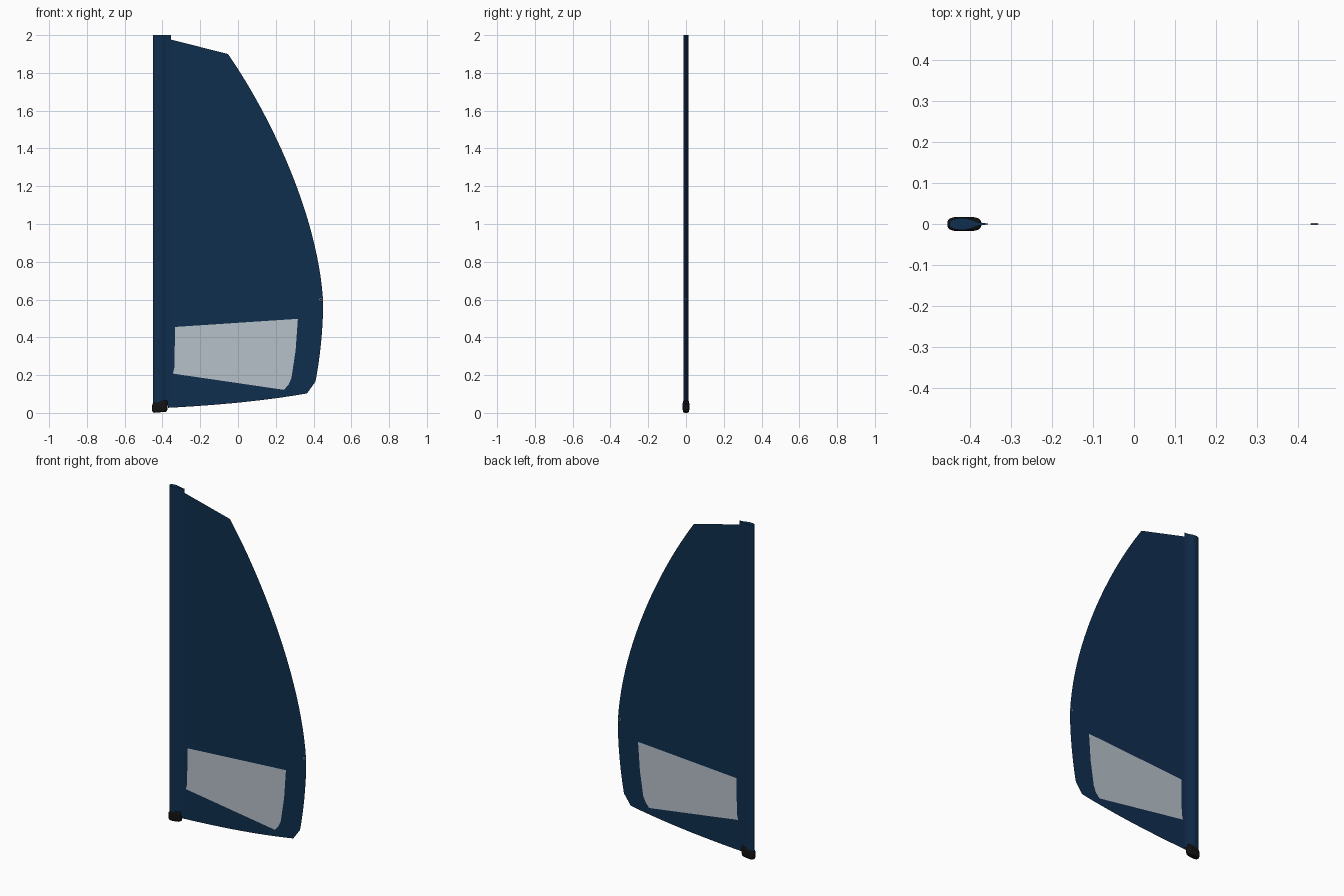
import bpy, bmesh, math
from mathutils import Vector
from mathutils.geometry import interpolate_bezier

if "Cube" in bpy.data.objects:
    bpy.data.objects.remove(bpy.data.objects["Cube"])


def material(name, rgb, alpha=1.0):
    m = bpy.data.materials.new(name)
    m.diffuse_color = (*rgb, alpha)
    m.use_nodes = True
    m.node_tree.nodes["Principled BSDF"].inputs["Base Color"].default_value = m.diffuse_color
    return m


NAVY = material("navy cloth", (0.0052, 0.028, 0.078))
CLEAR = material("clear window", (0.47, 0.53, 0.59), 0.9)
BLACK = material("black rubber", (0.006, 0.006, 0.006))
SILVER = material("pale metal", (0.55, 0.57, 0.6))


def finish(bm, name, mat, smooth=False):
    me = bpy.data.meshes.new(name)
    bm.to_mesh(me)
    bm.free()
    me.materials.append(mat)
    ob = bpy.data.objects.new(name, me)
    bpy.context.collection.objects.link(ob)
    if smooth:
        bpy.ops.object.select_all(action='DESELECT')
        ob.select_set(True)
        bpy.context.view_layer.objects.active = ob
        bpy.ops.object.shade_smooth_by_angle(angle=math.radians(50))
    return ob


def bezier(a, b, c, d, n):
    pts = interpolate_bezier(*[Vector((x, 0, z)) for x, z in (a, b, c, d)], n)
    return [(p.x, p.z) for p in pts]


def flat_sheet(name, loops, mat):
    """Fill closed x-z outlines (inner ones become holes) facing -y."""
    bm = bmesh.new()
    edges = []
    for loop in loops:
        vs = [bm.verts.new((x, 0, z)) for x, z in loop]
        edges += [bm.edges.new((v, vs[i - 1])) for i, v in enumerate(vs)]
    bmesh.ops.triangle_fill(bm, edges=edges, use_beauty=True, use_dissolve=False,
                            normal=(0, -1, 0))
    bm.normal_update()
    for f in bm.faces:
        if f.normal.y > 0:
            f.normal_flip()
    return finish(bm, name, mat)


def loft(name, rings, mat):
    """Skin rings of equal point count and cap both ends."""
    bm = bmesh.new()
    rows = [[bm.verts.new(p) for p in ring] for ring in rings]
    n = len(rows[0])
    for a, b in zip(rows, rows[1:]):
        for i in range(n):
            j = (i + 1) % n
            bm.faces.new((a[i], a[j], b[j], b[i]))
    bm.faces.new(rows[0])
    bm.faces.new(rows[-1])
    bmesh.ops.recalc_face_normals(bm, faces=bm.faces[:])
    return finish(bm, name, mat, True)


# Sail cloth with an opening for the window
window = [(-0.333, 0.455), (0.317, 0.498), (0.305, 0.33), (0.283, 0.185),
          (0.268, 0.15), (0.243, 0.122), (-0.345, 0.208), (-0.337, 0.24)]
leech = bezier((-0.053, 1.90), (0.175, 1.57), (0.42, 1.05), (0.45, 0.60), 24)
lower_leech = bezier((0.45, 0.60), (0.454, 0.48), (0.435, 0.29), (0.41, 0.165), 10)
foot = bezier((0.365, 0.103), (0.13, 0.062), (-0.12, 0.04), (-0.37, 0.027), 12)
outline = [(-0.37, 1.98)] + leech + lower_leech[1:] + foot
flat_sheet("sail_cloth", [outline, window], NAVY)
flat_sheet("sail_window", [window], CLEAR)

# Mast sleeve: rounded front edge pinched into a thin tail
half = [(-0.45, 0.004), (-0.447, 0.009), (-0.438, 0.0125), (-0.424, 0.0145),
        (-0.412, 0.0145), (-0.402, 0.0125), (-0.39, 0.008), (-0.378, 0.004),
        (-0.356, 0.001)]
section = half + [(x, -y) for x, y in reversed(half)]
loft("mast_sleeve", [[(x, y, z) for x, y in section] for z in (0.04, 2.0)], NAVY)


# Rubber boot at the mast foot, with a slanted top
def boot_ring(scale, z, slant):
    ring = []
    for k in range(32):
        a = 2 * math.pi * k / 32
        c, s = math.cos(a), math.sin(a)
        x = math.copysign(abs(c) ** 0.6, c) * 0.041 * scale
        y = math.copysign(abs(s) ** 0.6, s) * 0.0175 * scale
        ring.append((-0.414 + x, y, z + slant * x))
    return ring


loft("mast_boot", [boot_ring(*r) for r in (
    (0.75, 0.003, 0.08), (0.93, 0.007, 0.08), (1.0, 0.018, 0.1),
    (1.0, 0.047, 0.22), (0.95, 0.056, 0.22), (0.8, 0.06, 0.22))], BLACK)

# Clew eyelet: a small ring at the widest point of the trailing edge
bpy.ops.mesh.primitive_torus_add(major_radius=0.0075, minor_radius=0.002,
                                 major_segments=20, minor_segments=8,
                                 location=(0.44, 0, 0.6), rotation=(math.pi / 2, 0, 0))
eyelet = bpy.context.object
eyelet.name = "clew_eyelet"
eyelet.data.materials.append(SILVER)
bpy.ops.object.shade_smooth_by_angle(angle=math.radians(60))
